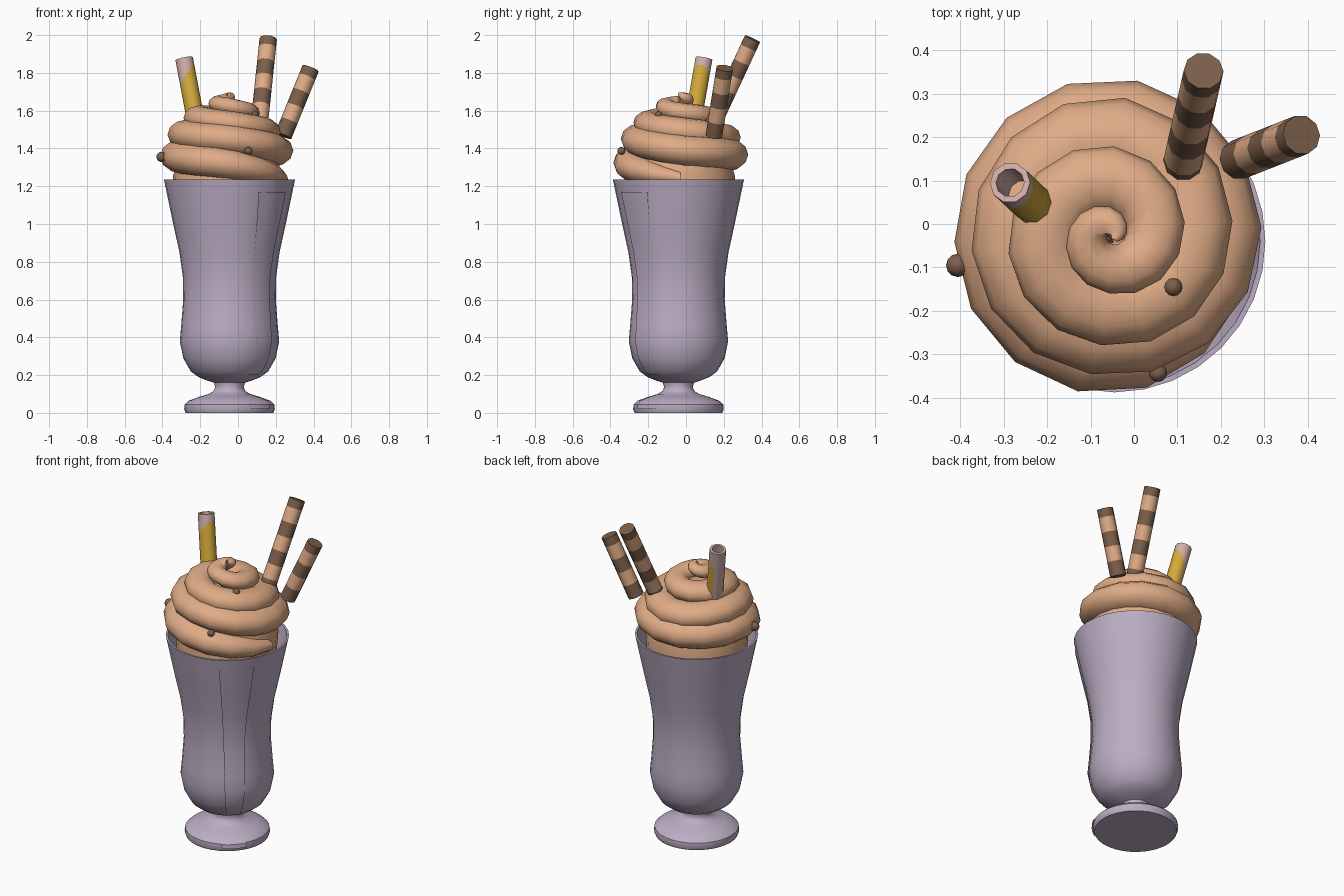
import bpy, bmesh
from math import sin, cos, pi, radians
from mathutils import Vector

if "Cube" in bpy.data.objects:
    bpy.data.objects.remove(bpy.data.objects["Cube"])


def material(name, rgb):
    m = bpy.data.materials.new(name)
    m.use_nodes = True
    m.diffuse_color = (*rgb, 1)
    m.node_tree.nodes["Principled BSDF"].inputs["Base Color"].default_value = (*rgb, 1)
    return m


LILAC = material("lilac glass", (0.50, 0.42, 0.55))
CREAM = material("caramel cream", (0.74, 0.41, 0.24))
BROWN = material("chocolate brown", (0.20, 0.115, 0.07))
PINK = material("pale pink", (0.64, 0.43, 0.41))
YELLOW = material("golden yellow", (0.66, 0.40, 0.045))


def finish(name, bm, mats, angle=40):
    mesh = bpy.data.meshes.new(name)
    bm.to_mesh(mesh)
    bm.free()
    ob = bpy.data.objects.new(name, mesh)
    bpy.context.collection.objects.link(ob)
    for m in mats:
        mesh.materials.append(m)
    bpy.ops.object.select_all(action='DESELECT')
    ob.select_set(True)
    bpy.context.view_layer.objects.active = ob
    bpy.ops.object.shade_smooth_by_angle(angle=radians(angle))
    return ob


def loft(name, rings, mats, rule=None, closed=True, caps=(0, 0), angle=40):
    """Skin a list of rings; rule(row, column) picks the material slot."""
    bm = bmesh.new()
    rows = [[bm.verts.new(p) for p in ring] for ring in rings]
    n = len(rows[0])
    for i in range(len(rows) - 1):
        for j in range(n if closed else n - 1):
            k = (j + 1) % n
            f = bm.faces.new((rows[i][j], rows[i][k], rows[i + 1][k], rows[i + 1][j]))
            f.material_index = rule(i, j) if rule else 0
    if closed:
        for row, slot in zip((rows[0], rows[-1]), caps):
            bm.faces.new(row).material_index = slot
        bmesh.ops.recalc_face_normals(bm, faces=bm.faces)
    return finish(name, bm, mats, angle)


def circle(r, z, n, centre=(0, 0)):
    return [Vector((centre[0] + r * cos(2 * pi * j / n),
                    centre[1] + r * sin(2 * pi * j / n), z)) for j in range(n)]


def interp(keys, t):
    """Linear lookup in rows whose first entry is the parameter."""
    for a, b in zip(keys, keys[1:]):
        if t <= b[0]:
            f = (t - a[0]) / (b[0] - a[0])
            return [p + (q - p) * f for p, q in zip(a[1:], b[1:])]
    return keys[-1][1:]


# Glass: foot, stem and bowl as one turned profile of (height, radius)
AXIS = (-0.045, -0.04)
FOOT = [(0, 0.232), (0.02, 0.24), (0.045, 0.237), (0.065, 0.215), (0.085, 0.16), (0.1, 0.11)]
STEM = [(0.115, 0.085), (0.135, 0.076), (0.16, 0.082)]
BOWL = [(0.17, 0.115), (0.19, 0.165), (0.22, 0.205), (0.29, 0.245), (0.38, 0.263),
        (0.47, 0.255), (0.6, 0.245), (0.72, 0.247), (0.85, 0.265), (1.0, 0.298), (1.235, 0.347)]
INNER = [(1.235, 0.335), (1.1, 0.31), (1.0, 0.286)]
loft("glass", [circle(r, z, 32, AXIS) for z, r in FOOT + STEM + BOWL + INNER], [LILAC])


# Raised shine strips on the front left of the glass
def shine(name, profile, low, high, narrow, wide):
    heights = [low] + [z for z, r in profile if low < z < high] + [high]
    rings = []
    for z in heights:
        r = interp(profile, z)[0] + 0.007
        half = narrow + (wide - narrow) * (z - low) / (high - low)
        angles = [radians(-46 + half * s / 2) for s in range(-2, 3)]
        rings.append([(AXIS[0] + r * cos(a), AXIS[1] + r * sin(a), z) for a in angles])
    loft(name, rings, [LILAC], closed=False)


shine("bowl_shine", BOWL, 0.2, 1.17, 11, 17)
shine("foot_shine", FOOT, 0.02, 0.1, 16, 20)

# Whipped cream: a strand winding up clockwise around a solid core
MID = (-0.055, -0.03)
core = [(1.12, 0.28), (1.25, 0.29), (1.36, 0.26), (1.45, 0.22), (1.53, 0.14), (1.58, 0.07)]
loft("cream_core", [circle(r, z, 20, MID) for z, r in core], [CREAM])

# Rows of turn, outer radius, height, half thickness
SWIRL = [(0, 0.32, 1.24, 0.035), (0.12, 0.34, 1.275, 0.07), (0.25, 0.363, 1.32, 0.085),
         (0.5, 0.358, 1.36, 0.09), (0.75, 0.367, 1.365, 0.085), (1, 0.348, 1.39, 0.085),
         (1.25, 0.318, 1.45, 0.08), (1.5, 0.32, 1.475, 0.08), (1.75, 0.325, 1.455, 0.075),
         (2, 0.28, 1.49, 0.075), (2.25, 0.25, 1.535, 0.065), (2.5, 0.235, 1.565, 0.065),
         (2.75, 0.21, 1.565, 0.06), (3, 0.17, 1.59, 0.052), (3.25, 0.13, 1.625, 0.045),
         (3.5, 0.1, 1.64, 0.04), (3.75, 0.07, 1.66, 0.035), (4.1, 0.02, 1.685, 0.012)]
rings = []
STEPS = 58
for i in range(STEPS + 1):
    turn = 4.1 * i / STEPS
    outer, z, half = interp(SWIRL, turn)
    wide = min(1.3 * half, outer * 0.6)
    a = -2 * pi * turn
    ring = []
    for j in range(12):
        b = 2 * pi * j / 12
        r = outer - wide + wide * cos(b)
        ring.append((MID[0] + r * cos(a), MID[1] + r * sin(a), z + half * sin(b)))
    rings.append(ring)
loft("cream_swirl", rings, [CREAM])


def along(bottom, top):
    """Function placing rings built on z onto the line from bottom to top."""
    bottom, top = Vector(bottom), Vector(top)
    turn = Vector((0, 0, 1)).rotation_difference(top - bottom)
    return (top - bottom).length, lambda ring: [bottom + turn @ p for p in ring]


# Striped wafer sticks
def wafer(name, bottom, top):
    length, place = along(bottom, top)
    cuts = [length]
    step = 0.05
    while cuts[-1] > step:
        cuts.append(cuts[-1] - step)
        step = 0.085
    loft(name, [place(circle(0.046, z, 10)) for z in cuts], [BROWN, CREAM],
         rule=lambda i, j: i % 2)


wafer("tall_wafer", (0.105, 0.11, 1.46), (0.16, 0.352, 1.98))
wafer("short_wafer", (0.212, 0.137, 1.4), (0.385, 0.205, 1.825))

# Hollow straw with a slanted yellow band
length, place = along((-0.205, 0.02, 1.45), (-0.285, 0.095, 1.875))
N = 10


def slanted(base):
    ring = circle(0.047, 0, N)
    for p in ring:
        p.z = base + 1.1 * (p.x - p.y * 0.2)
    return ring


straw = [circle(0.047, 0, N), slanted(0.12), slanted(0.345), circle(0.047, length, N),
         circle(0.033, length, N), circle(0.033, length - 0.16, N)]
loft("straw", [place(r) for r in straw], [PINK, YELLOW, CREAM],
     rule=lambda i, j: 1 if i == 1 and j not in (3, 4) else 0, caps=(0, 2))

# Chocolate beads
BEADS = [(-0.405, -0.095, 1.355, 0.027), (-0.1, -0.228, 1.56, 0.02), (0.055, -0.342, 1.387, 0.021),
         (0.09, -0.145, 1.575, 0.021), (0.17, -0.215, 1.4, 0.019)]
for i, (x, y, z, r) in enumerate(BEADS):
    bm = bmesh.new()
    bmesh.ops.create_uvsphere(bm, u_segments=12, v_segments=8, radius=r)
    bmesh.ops.translate(bm, verts=bm.verts, vec=(x, y, z))
    finish("chocolate_bead_%d" % (i + 1), bm, [BROWN], 60)
